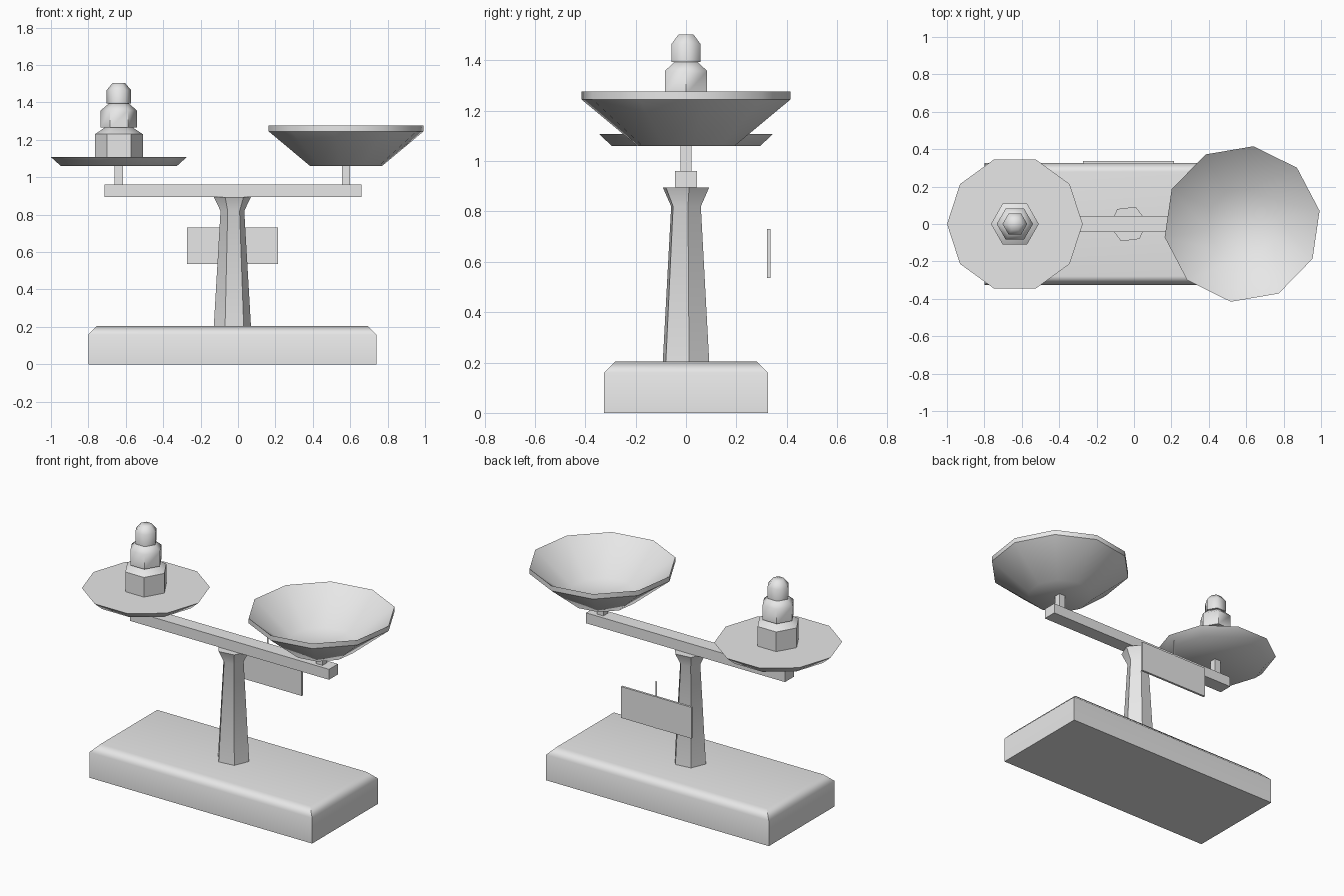
import bpy, bmesh
from math import cos, sin, radians, pi

if "Cube" in bpy.data.objects:
    bpy.data.objects.remove(bpy.data.objects["Cube"], do_unlink=True)

GREY = (0.8, 0.8, 0.8, 1)
metal = bpy.data.materials.new("plain_grey")
metal.use_nodes = True
metal.diffuse_color = GREY
metal.node_tree.nodes["Principled BSDF"].inputs["Base Color"].default_value = GREY


def finish(name, bm, angle=49):
    """Turn a bmesh into a shaded object."""
    bmesh.ops.recalc_face_normals(bm, faces=bm.faces)
    mesh = bpy.data.meshes.new(name)
    bm.to_mesh(mesh)
    bm.free()
    mesh.materials.append(metal)
    obj = bpy.data.objects.new(name, mesh)
    bpy.context.collection.objects.link(obj)
    bpy.ops.object.select_all(action='DESELECT')
    obj.select_set(True)
    bpy.context.view_layer.objects.active = obj
    bpy.ops.object.shade_smooth_by_angle(angle=radians(angle))
    return obj


def box_mesh(x, y, z):
    """Box from its (low, high) range on each axis."""
    bm = bmesh.new()
    bmesh.ops.create_cube(bm, size=1)
    for v in bm.verts:
        v.co = [r[0] if c < 0 else r[1] for c, r in zip(v.co, (x, y, z))]
    return bm


def box(name, x, y, z):
    return finish(name, box_mesh(x, y, z))


def turned(name, x, sides, profile, turn=0, angle=49):
    """Polygonal turned part from (radius, height) rings, capped at both ends."""
    bm = bmesh.new()
    rings = []
    for r, z in profile:
        angles = [radians(turn) + 2 * pi * i / sides for i in range(sides)]
        rings.append([bm.verts.new((x + r * cos(a), r * sin(a), z)) for a in angles])
    for low, high in zip(rings, rings[1:]):
        for i in range(sides):
            j = (i + 1) % sides
            bm.faces.new((low[i], low[j], high[j], high[i]))
    bm.faces.new(rings[0])
    bm.faces.new(rings[-1])
    return finish(name, bm, angle)


MID, PLATE_X, BOWL_X = -0.03, -0.637, 0.578

# Base block with chamfered top edges
bm = box_mesh((-0.8, 0.74), (-0.325, 0.325), (0, 0.205))
top_edges = [e for e in bm.edges if all(v.co.z > 0.2 for v in e.verts)]
bmesh.ops.bevel(bm, geom=top_edges, offset=0.046, segments=1, affect='EDGES')
base = finish("base", bm)
base.modifiers.new("even_shading", 'WEIGHTED_NORMAL').keep_sharp = True

# Column and beam
turned("column", MID, 6, [(0.1, 0.205), (0.064, 0.82), (0.1, 0.895)], turn=7)
box("beam", (-0.715, 0.66), (-0.044, 0.044), (0.895, 0.96))

# Pan supports
for name, x in (("plate_support", PLATE_X), ("bowl_support", BOWL_X)):
    box(name, (x - 0.022, x + 0.022), (-0.022, 0.022), (0.96, 1.065))

# Flat pan and deep pan
turned("weighing_plate", PLATE_X, 10, [(0.31, 1.06), (0.3625, 1.107)])
turned("weighing_bowl", BOWL_X, 10,
       [(0.195, 1.06), (0.42, 1.245), (0.42, 1.276), (0.19, 1.095)], turn=9.7)

# Stack of hexagonal weights
turned("large_weight", PLATE_X, 6, [(0.128, 1.107), (0.128, 1.23), (0.075, 1.266)])
turned("medium_weight", PLATE_X, 6, [(0.097, 1.266), (0.097, 1.357), (0.055, 1.393)])
turned("small_weight", PLATE_X, 6, [(0.066, 1.393), (0.066, 1.465), (0.034, 1.503)], angle=65)

# Dial plate behind the column, with a thin needle on its back
box("dial_plate", (-0.272, 0.215), (0.322, 0.336), (0.535, 0.73))
bm = bmesh.new()
bm.faces.new([bm.verts.new((MID + x, 0.338, z))
              for x, z in ((0.005, 0.535), (-0.005, 0.535), (-0.005, 0.83), (0.005, 0.83))])
finish("needle", bm)
